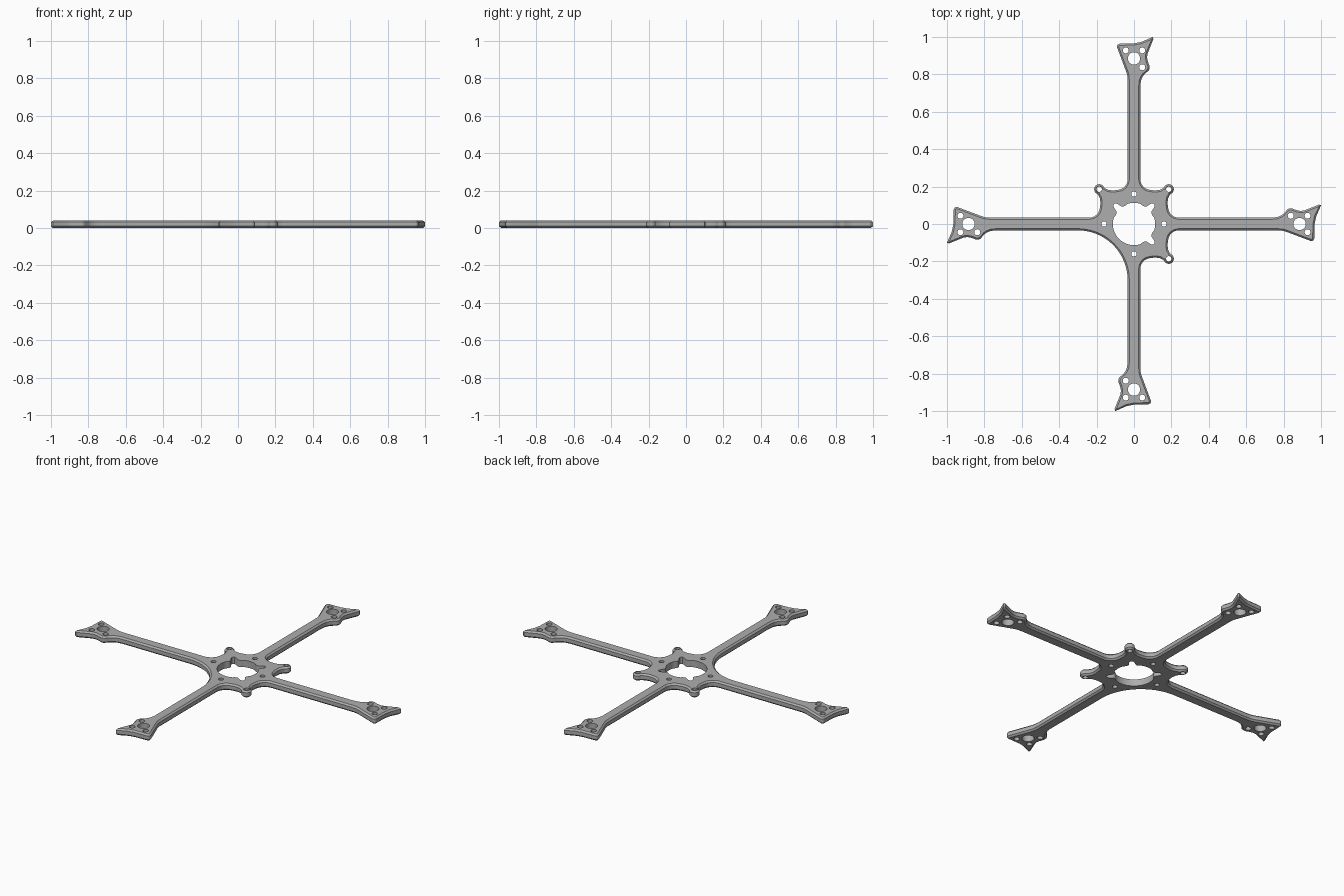
import bpy, bmesh
from math import sin, cos, pi, radians, exp
from mathutils import Vector

old = bpy.data.objects.get("Cube")
if old:
    bpy.data.objects.remove(old)

HEIGHT, CHAMFER, ARM = 0.04, 0.009, 0.034

grey = bpy.data.materials.new("plate grey")
grey.use_nodes = True
COLOUR = (0.42, 0.42, 0.42, 1)
grey.diffuse_color = COLOUR
grey.node_tree.nodes["Principled BSDF"].inputs["Base Color"].default_value = COLOUR


def arc(cx, cy, r, start, end, n):
    angles = [radians(start + (end - start) * i / n) for i in range(n + 1)]
    return [(cx + r * cos(a), cy + r * sin(a)) for a in angles]


def circle(cx, cy, r, n=24):
    return arc(cx, cy, r, 0, 360, n)[:-1]


def swap(points):
    return [(y, x) for x, y in points]


def turn(points, quarters):
    for _ in range(quarters):
        points = [(-y, x) for x, y in points]
    return points


# Motor mount at the end of the back arm, from its right root to its left root
mount = [(ARM, 0.74), (0.037, 0.765), (0.043, 0.782), (0.053, 0.797)]
mount += arc(0.055, 0.838, 0.029, -60, 30, 7)
mount += [(0.073, 0.872), (0.070, 0.89), (0.072, 0.91), (0.104, 0.99), (0.1, 1.0),
          (0.04, 0.974), (0.0, 0.966), (-0.07, 0.964)]
mount += arc(-0.075, 0.948, 0.016, 100, 195, 5)
mount += [(-0.042, 0.815), (-0.036, 0.795), (-ARM, 0.77)]
side_mount = swap(mount)[::-1]

# Hub corner with a lug, and the plain swept corner
fillet = arc(0.034 + 0.058, 0.24, 0.058, 180, 262, 8) + [(0.115, 0.179), (0.14, 0.183)]
lug_corner = swap(fillet) + arc(0.186, 0.186, 0.027, -70, 160, 16) + fillet[::-1]
swept_corner = arc(-0.3, -0.3, 0.3 - ARM, 90, 0, 20)

outline = (side_mount + lug_corner + mount + turn(lug_corner, 1)
           + turn(side_mount, 2) + swept_corner + turn(mount, 2) + turn(lug_corner, 3))


# Centre opening with notches facing the three lugs
def opening_radius(a):
    r = 0.113
    for notch in (pi / 4, 3 * pi / 4, 7 * pi / 4):
        d = abs(a - notch)
        d = min(d, 2 * pi - d)
        r += 0.037 * exp(-(d / 0.13) ** 4) - 0.005 * exp(-((d - 0.3) / 0.12) ** 2)
    return r


steps = [2 * pi * i / 120 for i in range(120)]
holes = [[(opening_radius(a) * cos(a), opening_radius(a) * sin(a)) for a in steps]]

# Hub screw holes, lug holes and motor holes
holes += [turn(circle(0.16, 0, 0.014), q) for q in range(4)]
holes += [turn(circle(0.186, 0.186, 0.014), q) for q in (0, 1, 3)]
motor = [circle(0, 0.885, 0.033, 32)]
motor += [circle(x, y, 0.016) for x, y in ((-0.044, 0.928), (0.044, 0.928), (0.044, 0.838))]
for hole in motor:
    for half in (0, 2):
        holes += [turn(hole, half), turn(swap(hole), half)]


def inset(points, amount):
    result = []
    for i, p in enumerate(points):
        p = Vector(p)
        before = (p - Vector(points[i - 1])).normalized()
        after = (Vector(points[(i + 1) % len(points)]) - p).normalized()
        n1, n2 = Vector((-before.y, before.x)), Vector((-after.y, after.x))
        result.append(p + (n1 + n2) * amount / max(1 + n1.dot(n2), 0.4))
    return result


bm = bmesh.new()


def add_walls(levels):
    """Stack loops given as (points, z); return the bottom and top edge loops."""
    rings = [[bm.verts.new((p[0], p[1], z)) for p in pts] for pts, z in levels]
    n = len(rings[0])
    for low, high in zip(rings, rings[1:]):
        for i in range(n):
            j = (i + 1) % n
            bm.faces.new((low[i], low[j], high[j], high[i]))
    return [[bm.edges.get((r[i], r[(i + 1) % n])) for i in range(n)]
            for r in (rings[0], rings[-1])]


# Chamfered outer wall, straight hole walls, then the two flat faces
narrow = inset(outline, CHAMFER)
bottom, top = add_walls([(narrow, 0), (outline, CHAMFER),
                         (outline, HEIGHT - CHAMFER), (narrow, HEIGHT)])
for hole in holes:
    low, high = add_walls([(hole, 0), (hole, HEIGHT)])
    bottom += low
    top += high
for edges, direction in ((bottom, -1), (top, 1)):
    bmesh.ops.triangle_fill(bm, edges=edges, use_beauty=True, normal=(0, 0, direction))
bmesh.ops.recalc_face_normals(bm, faces=bm.faces)

mesh = bpy.data.meshes.new("frame_plate")
bm.to_mesh(mesh)
bm.free()
mesh.materials.append(grey)
plate = bpy.data.objects.new("frame_plate", mesh)
bpy.context.collection.objects.link(plate)

bpy.ops.object.select_all(action='DESELECT')
plate.select_set(True)
bpy.context.view_layer.objects.active = plate
bpy.ops.object.shade_smooth_by_angle(angle=radians(30))
